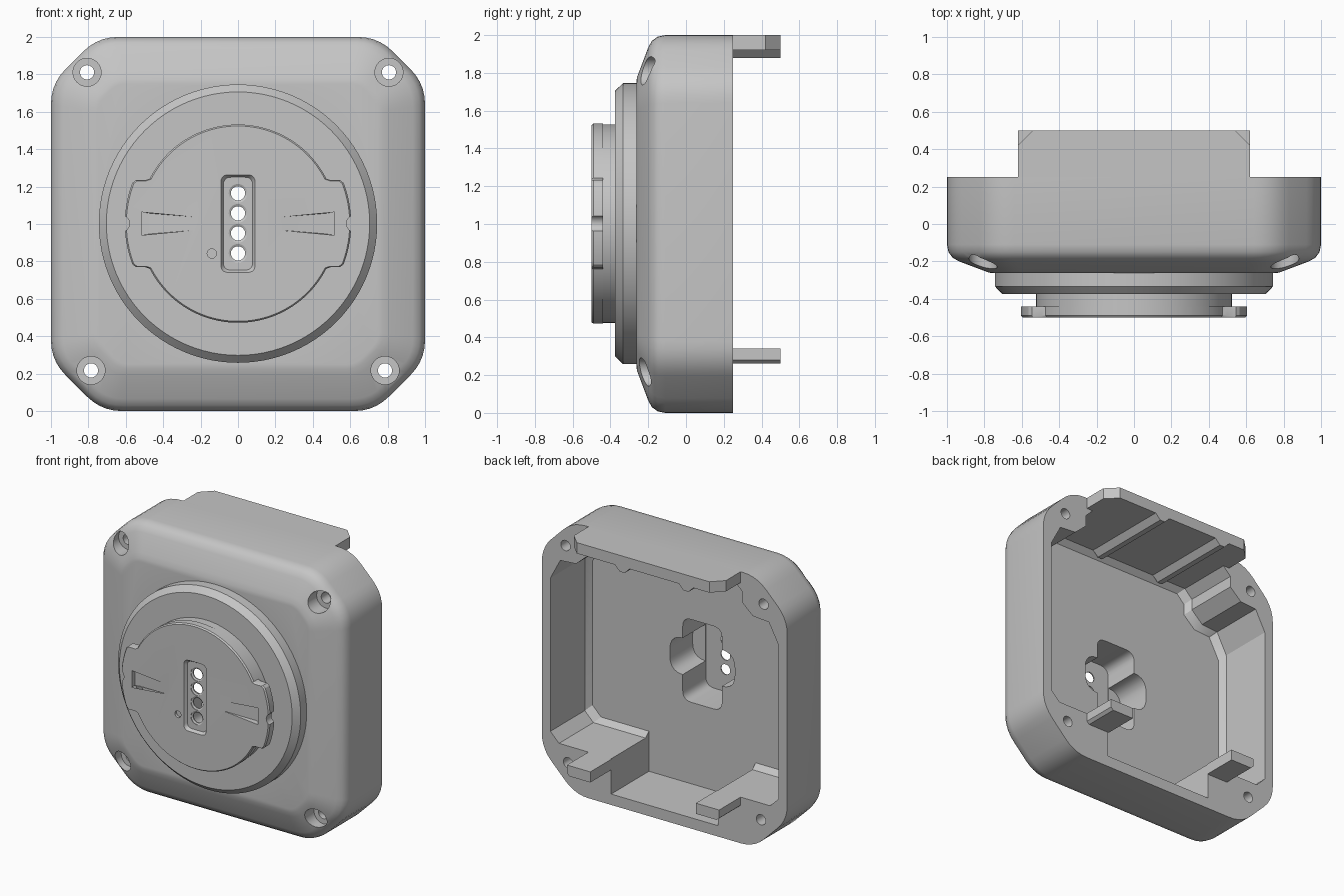
import bpy, bmesh, math
from mathutils import Vector

if "Cube" in bpy.data.objects:
    bpy.data.objects.remove(bpy.data.objects["Cube"], do_unlink=True)

GREY = (0.56, 0.56, 0.56, 1)
grey = bpy.data.materials.new("plain_grey")
grey.use_nodes = True
grey.diffuse_color = GREY
grey.node_tree.nodes["Principled BSDF"].inputs["Base Color"].default_value = GREY
MID = 1.002  # height of the round parts' axis


def loft(name, layers):
    """Join equal-sized (x, z) outlines placed at successive y positions."""
    bm = bmesh.new()
    rings = [[bm.verts.new((x, y, z)) for x, z in pts] for y, pts in layers]
    n = len(rings[0])
    for a, b in zip(rings, rings[1:]):
        for i in range(n):
            j = (i + 1) % n
            bm.faces.new((a[i], a[j], b[j], b[i]))
    bm.faces.new(rings[0])
    bm.faces.new(rings[-1])
    bmesh.ops.recalc_face_normals(bm, faces=bm.faces)
    mesh = bpy.data.meshes.new(name)
    bm.to_mesh(mesh)
    bm.free()
    mesh.materials.append(grey)
    ob = bpy.data.objects.new(name, mesh)
    bpy.context.collection.objects.link(ob)
    return ob


def prism(name, pts, y0, y1):
    return loft(name, [(y0, pts), (y1, pts)])


def circle(r, x=0, z=MID, n=32):
    return [(x + r * math.cos(math.tau * i / n), z + r * math.sin(math.tau * i / n)) for i in range(n)]


def rect(x0, x1, z0, z1):
    return [(x0, z0), (x1, z0), (x1, z1), (x0, z1)]


def mirrored(half):
    return half + [(-x, z) for x, z in reversed(half)]


def rounded(pts, t, n=5):
    """Round every corner of an outline, starting t away from it."""
    out = []
    for i, p in enumerate(pts):
        p = Vector(p)
        a = p + (Vector(pts[i - 1]) - p).normalized() * t
        b = p + (Vector(pts[(i + 1) % len(pts)]) - p).normalized() * t
        for k in range(n + 1):
            u = k / n
            out.append(tuple(a * (1 - u) ** 2 + p * 2 * u * (1 - u) + b * u * u))
    return out


def combine(target, parts, operation="DIFFERENCE"):
    """Cut parts from the target, or weld them on, and drop the loose parts."""
    bpy.context.view_layer.objects.active = target
    for part in parts:
        m = target.modifiers.new("combine", "BOOLEAN")
        m.operation, m.solver, m.object = operation, "EXACT", part
        bpy.ops.object.modifier_apply(modifier=m.name)
        bpy.data.objects.remove(part, do_unlink=True)


def housing_outline(d):
    """Octagon with rounded corners, moved inward by d."""
    h, k = 1 - d, 0.414 * d
    top, low = 0.75 - k, 0.73 - k
    pts = mirrored([(low, -h), (h, -low), (h, top), (top, h)])
    return rounded([(x, z + 1) for x, z in pts], 0.11 - 0.25 * d)


# Housing shell with a sloped, softened front
profile = [(0.25, 0), (-0.11, 0), (-0.15, 0.008), (-0.18, 0.03), (-0.2, 0.065),
           (-0.247, 0.19), (-0.26, 0.225), (-0.263, 0.25)]
housing = loft("housing", [(y, housing_outline(d)) for y, d in profile])


def cavity_outline(d):
    """Open back outline with solid screw bosses in the corners."""
    return mirrored([(0.435, 0.08), (0.435, 0.34 + d), (0.86 - d, 0.34 + d), (0.93 - d, 0.41 + d),
                     (0.93 - d, 1.54 - d), (0.85 - d, 1.69 - d), (0.72 - d, 1.7 - d),
                     (0.63 - d, 1.78 - d), (0.63 - d, 1.86 - d), (0.57 - d, 1.92 - d)])


cutters = [loft("cavity_cutter", [(y, cavity_outline(d)) for y, d in
                                  ((0.4, 0), (-0.15, 0), (-0.19, 0.035))])]

# Counterbored corner screw holes
for s in (-1, 1):
    for x, z in ((0.807, 1.811), (0.786, 0.217)):
        cutters.append(prism("screw_cutter", circle(0.038, s * x, z), -0.5, 0.5))
        cutters.append(prism("counterbore_cutter", circle(0.075, s * x, z), -0.5, -0.13))
combine(housing, cutters)

# Round flange and the neck of the mount
flange = loft("flange", [(y, circle(r, n=96)) for y, r in
                         ((-0.21, 0.744), (-0.333, 0.744), (-0.375, 0.704))])
neck = prism("mount_neck", circle(0.525, n=96), -0.35, -0.45)


def plate_outline(shrink):
    """Disc widened to a larger radius within the height of the ears."""
    pts = []
    for deg in range(1, 360, 2):
        t = math.radians(deg)
        r = max(0.53, min(0.605, 0.232 / abs(math.sin(t)))) - shrink
        pts.append((r * math.cos(t), MID + r * math.sin(t)))
    return pts


plate = loft("mount_plate", [(y, plate_outline(s)) for y, s in
                             ((-0.44, 0), (-0.49, 0), (-0.5, 0.008))])

# Plate details: contact recess, dimple, ear notches, tapering ramps
recess = [(y, rounded(rect(-w, w, MID - w - 0.17, MID + w + 0.17), 0.04)) for y, w in
          ((-0.51, 0.097), (-0.478, 0.078))]
cutters = [loft("recess_cutter", recess),
           prism("dimple_cutter", circle(0.025, -0.14, 0.842, 16), -0.52, -0.48)]
for s in (-1, 1):
    cutters.append(prism("notch_cutter", circle(0.045, s * 0.625), -0.6, -0.43))

    def ramp(x0, w0):
        return [(s * x0, MID - w0), (s * 0.515, MID - 0.062),
                (s * 0.515, MID + 0.062), (s * x0, MID + w0)]
    cutters.append(loft("ramp_cutter", [(-0.51, ramp(0.17, 0.03)), (-0.465, ramp(0.47, 0.055))]))
combine(plate, cutters)

# Mould the front parts into one shell
combine(housing, [flange, neck, plate], "UNION")

# Cross-shaped pocket behind the mount, then the four contact holes
cutters = [prism("pocket_cutter", rounded(rect(-0.16, 0.16, 0.68, 1.29), 0.07), -0.1, -0.46),
           prism("side_pocket_cutter", rounded(rect(-0.265, 0.265, 0.865, 1.135), 0.11), -0.1, -0.455)]
for i in range(4):
    z = 0.843 + 0.107 * i
    cutters.append(loft("contact_cutter", [(y, circle(r, 0, z, 24)) for y, r in
                                           ((-0.52, 0.05), (-0.474, 0.05), (-0.468, 0.038), (-0.35, 0.038))]))
combine(housing, cutters)

# Top shelf with clipped rear corners
shelf = prism("top_shelf", rect(-0.62, 0.62, 1.92, 2.0), 0.25, 0.5)
for s in (-1, 1):
    c = prism("corner_cutter", rect(-0.0566, 0.0566, 1.8, 2.1), -0.0566, 0.0566)
    c.location = (s * 0.62, 0.5, 0)
    c.rotation_euler.z = math.radians(45)
    bpy.context.view_layer.update()
    combine(shelf, [c])

# Ridges under the shelf
for name, x in (("left_ridge", 0.17), ("right_ridge", -0.35)):
    prism(name, [(x - 0.06, 1.92), (x - 0.02, 1.88), (x + 0.02, 1.88), (x + 0.06, 1.92)], -0.15, 0.5)

# Lower tabs with a chamfered outer edge
for name, s in (("left_tab", 1), ("right_tab", -1)):
    prism(name, [(s * 0.43, 0.262), (s * 0.6, 0.262), (s * 0.62, 0.28),
                 (s * 0.62, 0.34), (s * 0.43, 0.34)], 0.25, 0.5)

# Smooth curved faces, keep edges crisp
bpy.ops.object.select_all(action="DESELECT")
housing.select_set(True)
bpy.context.view_layer.objects.active = housing
bpy.ops.object.shade_smooth_by_angle(angle=math.radians(28))
